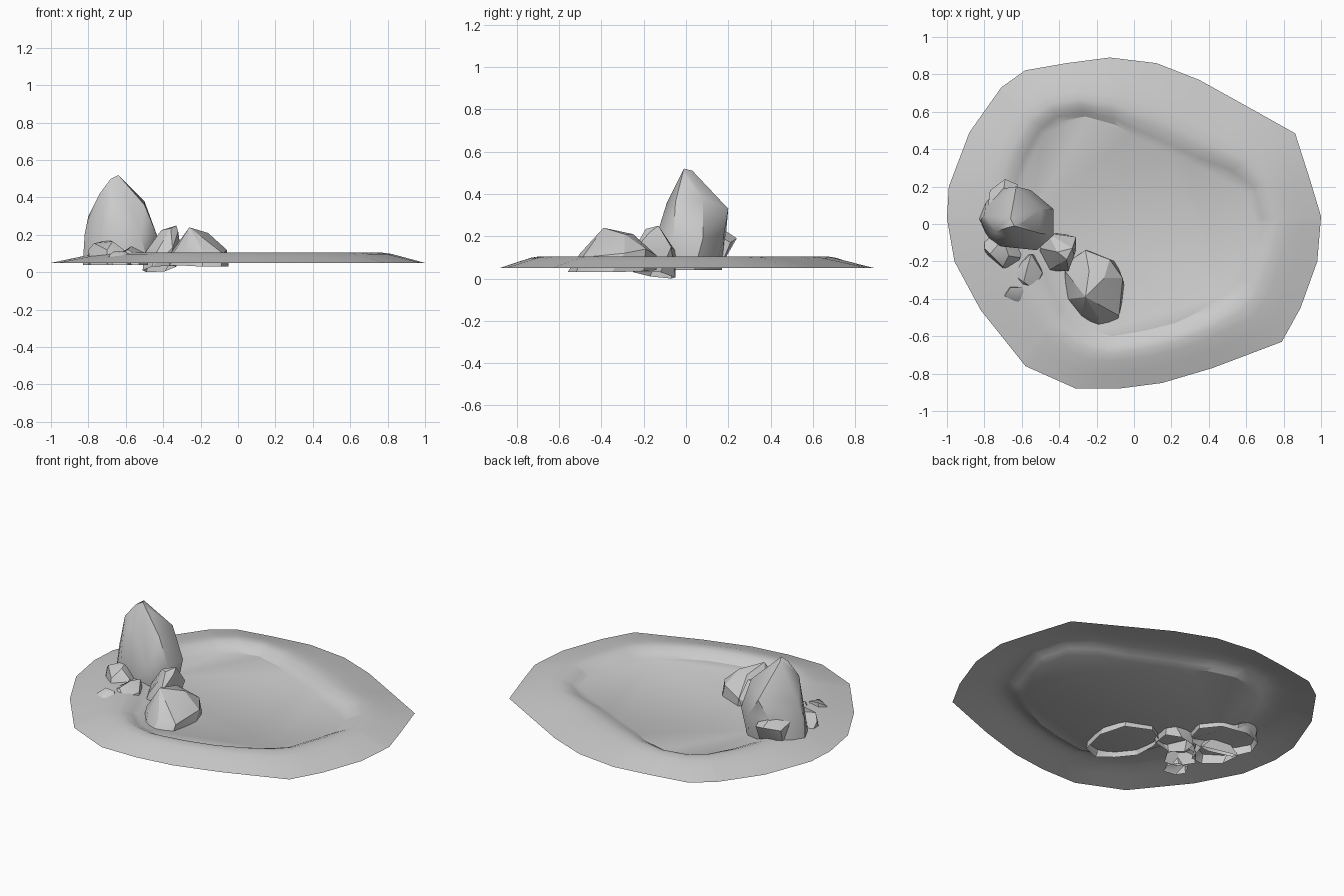
import bpy, bmesh, math
from mathutils import Vector


def finish(name, bm, angle):
    bmesh.ops.recalc_face_normals(bm, faces=bm.faces[:])
    me = bpy.data.meshes.new(name)
    bm.to_mesh(me)
    bm.free()
    ob = bpy.data.objects.new(name, me)
    bpy.context.collection.objects.link(ob)
    bpy.ops.object.select_all(action='DESELECT')
    ob.select_set(True)
    bpy.context.view_layer.objects.active = ob
    bpy.ops.object.shade_smooth_by_angle(angle=math.radians(angle))
    return ob


def radius(poly, ang):
    """Distance from the origin to a polygon along a direction."""
    d = Vector((math.cos(ang), math.sin(ang)))
    best = 0
    for i, p in enumerate(poly):
        a, b = Vector(p), Vector(poly[i - 1])
        e = b - a
        den = d.x * e.y - d.y * e.x
        if abs(den) < 1e-9:
            continue
        t = (a.x * e.y - a.y * e.x) / den
        s = (a.x * d.y - a.y * d.x) / den
        if -1e-5 <= s <= 1 + 1e-5 and t > 0:
            best = max(best, t)
    return best


# Pond bank and flat bed: blend between shore outline and outer outline
outer = [(-.13, .89), (.12, .86), (.35, .77), (.62, .62), (.86, .49), (.94, .24),
         (1, .04), (.98, -.2), (.89, -.45), (.79, -.63), (.42, -.77), (.15, -.85),
         (-.08, -.88), (-.31, -.88), (-.58, -.76), (-.82, -.46), (-.96, -.2),
         (-1, .03), (-.99, .2), (-.88, .49), (-.71, .73), (-.59, .82), (-.36, .86)]
shore = [(-.26, .575), (-.1, .53), (-.02, .48), (.15, .4), (.3, .33), (.48, .27),
         (.61, .19), (.66, 0), (.61, -.15), (.55, -.33), (.37, -.46), (.22, -.53),
         (.06, -.57), (-.12, -.6), (-.27, -.55), (-.37, -.44), (-.46, -.2),
         (-.55, 0), (-.6, .2), (-.55, .35), (-.48, .48), (-.39, .55)]
section = [(0, .065), (.1, .083), (.22, .101), (.33, .105), (.48, .098), (.7, .078), (1, .05)]
angles = sorted(math.atan2(y, x) for x, y in outer + shore)
angles = [a for i, a in enumerate(angles) if i == 0 or a - angles[i - 1] > .01]
bm = bmesh.new()
rings = []
for t, z in section:
    ring = []
    for a in angles:
        r = radius(shore, a) * (1 - t) + radius(outer, a) * t
        ring.append(bm.verts.new((r * math.cos(a), r * math.sin(a), z)))
    rings.append(ring)
n = len(angles)
for lo, hi in zip(rings, rings[1:]):
    for i in range(n):
        bm.faces.new((lo[i - 1], hi[i - 1], hi[i], lo[i]))
bm.faces.new(rings[0])
finish("pond_bank", bm, 30)


# Rocks: faceted hulls left open underneath
def rock(name, points, angle=30):
    bm = bmesh.new()
    for p in points:
        bm.verts.new(p)
    res = bmesh.ops.convex_hull(bm, input=bm.verts[:])
    junk = [v for v in bm.verts if not v.link_faces]
    bmesh.ops.delete(bm, geom=junk, context='VERTS')
    bmesh.ops.recalc_face_normals(bm, faces=bm.faces[:])
    under = [f for f in bm.faces
             if f.normal.z < -.75 and max(v.co.z for v in f.verts) < .06]
    bmesh.ops.delete(bm, geom=under, context='FACES')
    bmesh.ops.dissolve_limit(bm, angle_limit=math.radians(4),
                             verts=bm.verts[:], edges=bm.edges[:])
    finish(name, bm, angle)


rock("tall_rock", [
    (-.83, .03, .04), (-.78, -.08, .04), (-.64, -.12, .04), (-.48, -.1, .04),
    (-.44, .04, .04), (-.52, .14, .04), (-.68, .17, .04), (-.79, .13, .04),
    (-.82, .02, .2), (-.71, -.12, .2), (-.52, -.14, .2), (-.43, -.06, .19),
    (-.43, .08, .19), (-.55, .18, .21), (-.7, .19, .22), (-.8, .05, .3),
    (-.63, .2, .33), (-.5, .08, .38), (-.5, -.05, .36), (-.74, -.04, .42),
    (-.65, -.09, .36), (-.68, -.02, .5), (-.64, -.01, .52), (-.6, 0, .48),
    (-.66, .03, .51)], 35)
rock("tall_rock_ledge", [
    (-.76, .14, .05), (-.62, .16, .05), (-.77, .18, .17), (-.69, .24, .19),
    (-.62, .21, .17), (-.7, .15, .25), (-.62, .13, .22), (-.78, .1, .2)])
rock("side_rock", [
    (-.8, -.05, .04), (-.79, -.17, .04), (-.7, -.25, .04), (-.62, -.24, .04),
    (-.58, -.1, .04), (-.8, -.13, .12), (-.77, -.16, .155), (-.7, -.23, .12),
    (-.67, -.17, .165), (-.61, -.18, .12), (-.7, -.08, .17)])
rock("middle_rock", [
    (-.51, -.17, .01), (-.49, -.07, .0), (-.39, -.05, .005), (-.33, -.12, .03),
    (-.35, -.23, .035), (-.46, -.25, .03), (-.5, -.13, .1), (-.44, -.24, .1),
    (-.35, -.25, .13), (-.31, -.14, .14), (-.31, -.07, .15), (-.46, -.05, .13),
    (-.41, -.15, .225), (-.33, -.13, .25), (-.32, -.17, .22), (-.36, -.19, .235)], 25)
rock("front_rock", [
    (-.37, -.28, .04), (-.36, -.4, .035), (-.28, -.5, .035), (-.19, -.56, .03),
    (-.09, -.52, .03), (-.05, -.35, .03), (-.1, -.2, .035), (-.25, -.14, .04),
    (-.35, -.2, .04), (-.37, -.25, .09), (-.26, -.14, .11), (-.13, -.19, .14),
    (-.06, -.29, .12), (-.08, -.49, .1), (-.19, -.5, .12), (-.28, -.48, .1),
    (-.34, -.4, .11), (-.26, -.39, .24), (-.16, -.29, .21), (-.24, -.25, .21)], 25)
rock("small_rock", [
    (-.67, -.27, .04), (-.61, -.36, .04), (-.53, -.37, .04), (-.48, -.28, .04),
    (-.52, -.17, .04), (-.6, -.18, .04), (-.66, -.26, .08), (-.59, -.31, .12),
    (-.53, -.35, .09), (-.49, -.26, .1), (-.55, -.16, .13), (-.57, -.23, .14)], 25)
rock("pebble", [
    (-.7, -.39, .04), (-.67, -.44, .04), (-.59, -.45, .04), (-.57, -.39, .04),
    (-.6, -.33, .04), (-.67, -.33, .04), (-.69, -.38, .09), (-.62, -.41, .1),
    (-.58, -.38, .09), (-.66, -.34, .115), (-.6, -.34, .11)], 25)
